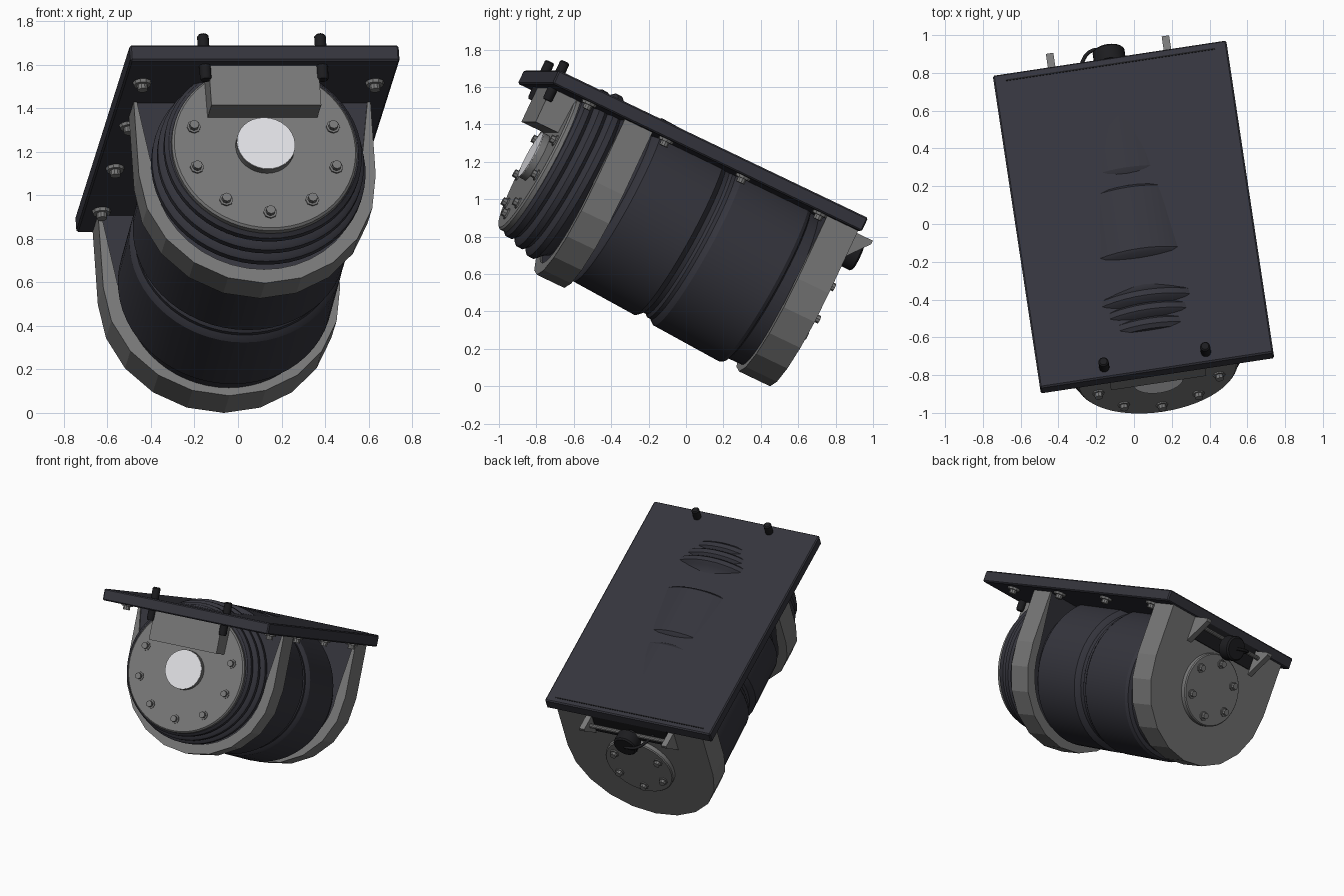
import bpy, bmesh
from math import sin, cos, pi, radians
from mathutils import Matrix, Vector

if "Cube" in bpy.data.objects:
    bpy.data.objects.remove(bpy.data.objects["Cube"])


def material(name, r, g, b):
    m = bpy.data.materials.new(name)
    m.use_nodes = True
    m.diffuse_color = (r, g, b, 1)
    m.node_tree.nodes["Principled BSDF"].inputs["Base Color"].default_value = (r, g, b, 1)
    return m


SLATE = material("dark_slate", 0.035, 0.035, 0.046)
GREY = material("mid_grey", 0.19, 0.19, 0.19)
BLACK = material("black", 0.012, 0.012, 0.014)
PALE = material("pale_white", 0.75, 0.75, 0.78)

# Tilted frame of the mounting plate, and the barrel axis slightly steeper than it
FRAME = (Matrix.Translation((-0.005, 0.054, 1.295))
         @ Matrix.Rotation(radians(8.6), 4, "Z") @ Matrix.Rotation(radians(-25.3), 4, "X"))
AXIS = FRAME @ Matrix.Translation((0, 0, -0.465)) @ Matrix.Rotation(radians(-3.2), 4, "X")
UPRIGHT = Matrix.Rotation(pi / 2, 4, "X")


def finish(name, bm, mat, matrix, smooth=False):
    bmesh.ops.recalc_face_normals(bm, faces=bm.faces)
    me = bpy.data.meshes.new(name)
    bm.to_mesh(me)
    bm.free()
    ob = bpy.data.objects.new(name, me)
    bpy.context.collection.objects.link(ob)
    me.materials.append(mat)
    ob.matrix_world = matrix
    if smooth:
        bpy.ops.object.select_all(action="DESELECT")
        ob.select_set(True)
        bpy.context.view_layer.objects.active = ob
        bpy.ops.object.shade_smooth_by_angle(angle=radians(30))
    return ob


def lathe(name, profile, mat, matrix, segs=56):
    """Closed solid turned about local y from (position, radius) pairs."""
    bm = bmesh.new()
    rings = [[bm.verts.new((r * cos(2 * pi * i / segs), y, r * sin(2 * pi * i / segs)))
              for i in range(segs)] for y, r in profile]
    for a, b in zip(rings, rings[1:]):
        for i in range(segs):
            j = (i + 1) % segs
            bm.faces.new((a[i], a[j], b[j], b[i]))
    bm.faces.new(rings[0])
    bm.faces.new(rings[-1])
    return finish(name, bm, mat, matrix, True)


def prism(name, points, axis, lo, hi, mat):
    """Outline extruded along x or y."""
    bm = bmesh.new()
    place = (lambda p, d: (d, p[0], p[1])) if axis == "x" else (lambda p, d: (p[0], d, p[1]))
    a = [bm.verts.new(place(p, lo)) for p in points]
    b = [bm.verts.new(place(p, hi)) for p in points]
    bm.faces.new(a)
    bm.faces.new(b)
    for i in range(len(a)):
        j = (i + 1) % len(a)
        bm.faces.new((a[i], a[j], b[j], b[i]))
    return finish(name, bm, mat, FRAME)


def box(name, x, y, z, mat, bevel=0):
    ob = prism(name, [(x[0], z[0]), (x[1], z[0]), (x[1], z[1]), (x[0], z[1])], "y", y[0], y[1], mat)
    if bevel:
        mod = ob.modifiers.new("bevel", "BEVEL")
        mod.width, mod.segments = bevel, 1
    return ob


def bolt(name, matrix):
    """Washer and head pointing along local -y."""
    lathe(name, [(0.01, 0.032), (-0.008, 0.032), (-0.008, 0.022), (-0.03, 0.022)], GREY, matrix, 8)


def arc(radius, steps, centre):
    return [(radius * cos(-pi * i / steps), centre + radius * sin(-pi * i / steps))
            for i in range(steps + 1)]


# Mounting plate with a slot line near its back edge
box("mounting_plate", (-0.625, 0.625), (-0.925, 0.925), (-0.08, 0), SLATE, 0.008)
box("plate_slot", (-0.56, 0.56), (0.88, 0.888), (-0.003, 0.003), BLACK)

# Flanged screws under both long edges
for side in (-1, 1):
    for k in range(4):
        spot = FRAME @ Matrix.Translation((side * 0.54, -0.69 + 0.46 * k, -0.08)) @ UPRIGHT
        lathe("plate_screw", [(0.005, 0.045), (-0.015, 0.04), (-0.015, 0.024), (-0.04, 0.024)],
              GREY, spot, 10)

# Turned barrel in two sections with a groove between them
lathe("barrel", [(-0.5, 0.44), (-0.29, 0.44), (-0.27, 0.485), (-0.255, 0.497), (0.12, 0.497),
                 (0.135, 0.485), (0.15, 0.465), (0.175, 0.462), (0.19, 0.475), (0.21, 0.475),
                 (0.225, 0.488), (0.24, 0.497), (0.64, 0.497), (0.66, 0.485), (0.67, 0.46),
                 (0.8, 0.45)], SLATE, AXIS)

# Ribbed front housing
ribs = [(-0.715, 0.42), (-0.71, 0.44)]
for k, r in enumerate((0.458, 0.478, 0.495)):
    y = -0.675 + 0.077 * k
    ribs += [(y - 0.028, r - 0.012), (y - 0.016, r), (y + 0.016, r), (y + 0.028, r - 0.012),
             (y + 0.036, r - 0.022)]
lathe("ribbed_housing", ribs + [(-0.46, 0.45), (-0.44, 0.44)], SLATE, AXIS)

# Front cover, its ring of bolts and the raised window
FACE = AXIS @ Matrix.Translation((0, 0, -0.012))
lathe("front_cover", [(-0.7, 0.43), (-0.735, 0.43), (-0.745, 0.42)], GREY, FACE)
for k in range(10):
    a = radians(18 + 36 * k)
    if a < pi and 0.2 < sin(a) and sin(a) > 0.5:
        continue  # hidden behind the front block
    bolt("cover_bolt", FACE @ Matrix.Translation((0.34 * cos(a), -0.745, 0.34 * sin(a))))
lathe("window_rim", [(-0.74, 0.136), (-0.782, 0.136)], GREY, FACE, 32)
lathe("window", [(-0.78, 0.134), (-0.786, 0.134)], PALE, FACE, 32)

# Saddle brackets: grey strap around a dark filler
outer = [(0.55, -0.08)] + arc(0.55, 10, -0.45) + [(-0.55, -0.08)]
inner = [(-0.535, -0.08), (-0.51, -0.25)] + arc(0.48, 20, -0.45)[::-1] + [(0.51, -0.25), (0.535, -0.08)]
for name, lo, hi in (("front", -0.48, -0.315), ("rear", 0.73, 0.91)):
    prism(name + "_strap", outer + inner, "y", lo, hi, GREY)
    filler = [(0.545, -0.07)] + arc(0.49, 20, -0.45) + [(-0.545, -0.07)]
    prism(name + "_saddle", filler, "y", lo + 0.012, hi - 0.012, SLATE)
prism("rear_end_plate", outer, "y", 0.83, 0.915, GREY)

# Rear cover with six bolts
REAR = FRAME @ Matrix.Translation((0, 0, -0.48))
lathe("rear_cover", [(0.9, 0.25), (0.945, 0.25), (0.952, 0.243)], GREY, REAR, 40)
for k in range(6):
    a = radians(60 * k + 30)
    bolt("rear_bolt", REAR @ Matrix.Translation((0.19 * cos(a), 0.952, 0.19 * sin(a)))
         @ Matrix.Rotation(pi, 4, "Z"))

# Front block with two studs through the plate
box("front_block", (-0.255, 0.255), (-0.87, -0.72), (-0.28, -0.07), GREY)
for side in (-1, 1):
    lathe("front_stud", [(-0.15, 0.022), (-0.14, 0.027), (0.07, 0.027), (0.078, 0.02)], BLACK,
          FRAME @ Matrix.Translation((side * 0.272, -0.865, 0)) @ UPRIGHT, 12)

# Rear gussets, cross bar and dark recess panel
for side in (-1, 1):
    x = side * 0.31
    prism("rear_gusset", [(0.9, -0.08), (1.04, -0.08), (1.04, -0.1), (0.9, -0.27)], "x",
          x - 0.02, x + 0.02, GREY)
box("rear_panel", (-0.28, 0.28), (0.9, 0.925), (-0.22, -0.07), BLACK)
lathe("cross_bar", [(-0.31, 0.015), (0.31, 0.015)], GREY,
      FRAME @ Matrix.Translation((0, 0.96, -0.13)) @ Matrix.Rotation(pi / 2, 4, "Z"), 10)

# Knob with its short tether
lathe("rear_knob", [(0.92, 0.04), (0.96, 0.04), (0.965, 0.085), (1.04, 0.085), (1.05, 0.075)], BLACK,
      FRAME @ Matrix.Translation((0, 0, -0.17)), 24)
curve = bpy.data.curves.new("knob_tether", "CURVE")
curve.dimensions = "3D"
curve.bevel_depth, curve.bevel_resolution = 0.01, 2
spline = curve.splines.new("BEZIER")
path = [(0, 1.05, -0.17), (-0.09, 1.05, -0.15), (-0.15, 0.98, -0.14), (-0.17, 0.91, -0.14)]
spline.bezier_points.add(len(path) - 1)
for point, co in zip(spline.bezier_points, path):
    point.co = Vector(co)
    point.handle_left_type = point.handle_right_type = "AUTO"
tether = bpy.data.objects.new("knob_tether", curve)
curve.materials.append(BLACK)
bpy.context.collection.objects.link(tether)
tether.matrix_world = FRAME
